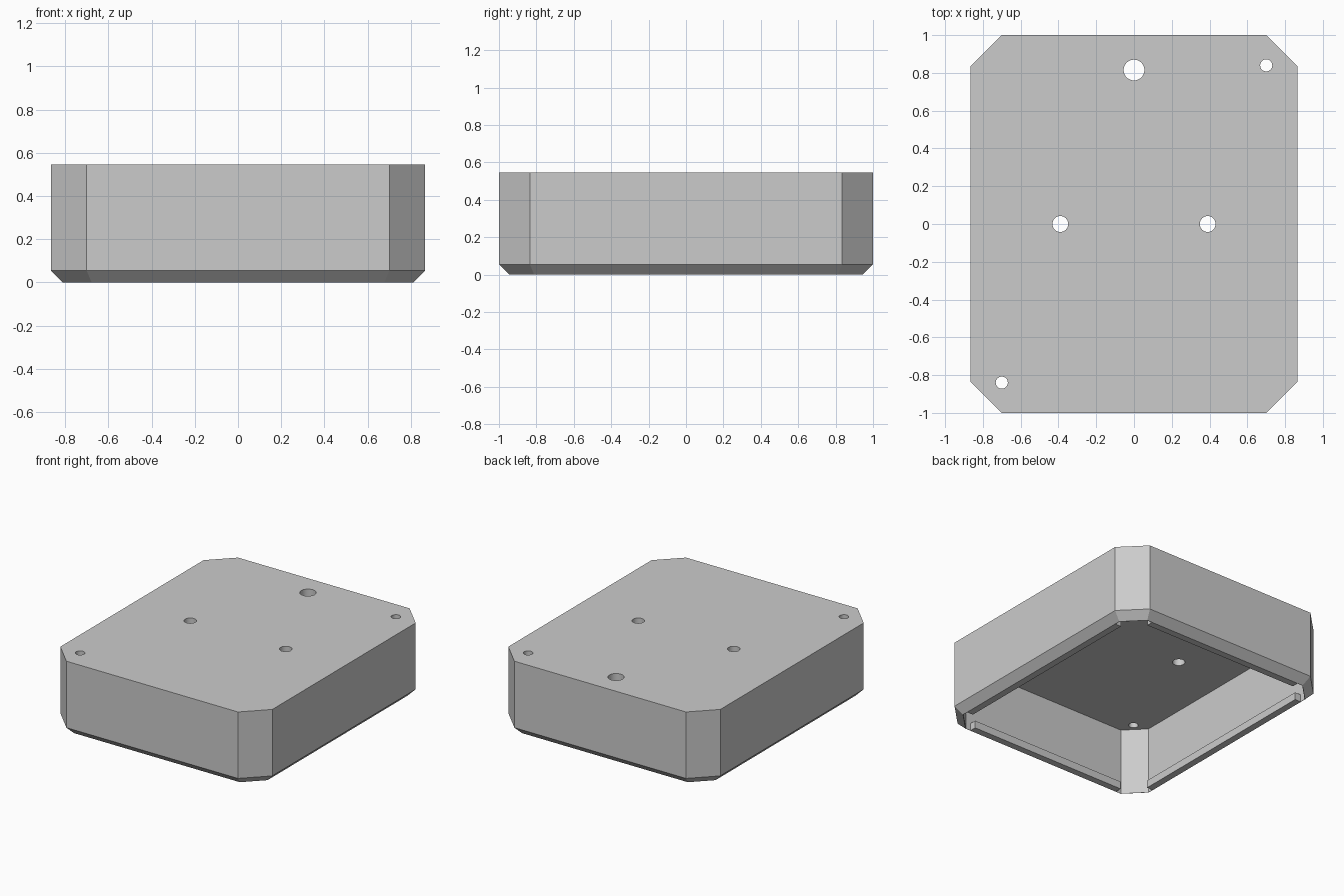
import bpy
import bmesh

default_cube = bpy.data.objects.get("Cube")
if default_cube:
    bpy.data.objects.remove(default_cube)

HALF_X, HALF_Y, HEIGHT = 0.865, 1.0, 0.545
CORNER = 0.165      # plan chamfer at each corner
BEVEL = 0.055       # slope under the outer wall
WALL = 0.057
CEILING = 0.49
RAIL_DEPTH = 0.05

grey = bpy.data.materials.new("plain grey")
grey.use_nodes = True
colour = (0.6, 0.6, 0.6, 1)
grey.diffuse_color = colour
grey.node_tree.nodes["Principled BSDF"].inputs["Base Color"].default_value = colour


def finish(bm, name):
    bmesh.ops.recalc_face_normals(bm, faces=bm.faces)
    mesh = bpy.data.meshes.new(name)
    bm.to_mesh(mesh)
    bm.free()
    mesh.materials.append(grey)
    obj = bpy.data.objects.new(name, mesh)
    bpy.context.collection.objects.link(obj)
    return obj


def octagon(bm, inset, z):
    """Ring of the plan outline, offset inwards by an even distance."""
    x, y = HALF_X - inset, HALF_Y - inset
    c = CORNER - inset * (2 - 2 ** 0.5)
    quarter = [(x, y - c), (x - c, y)]
    right_way = quarter + [(-px, py) for px, py in reversed(quarter)]
    outline = right_way + [(-px, -py) for px, py in right_way]
    return [bm.verts.new((px, py, z)) for px, py in outline]


# Hollow case, open underneath
bm = bmesh.new()
rings = [octagon(bm, inset, z) for inset, z in (
    (0, HEIGHT), (0, BEVEL), (BEVEL, 0), (WALL, 0), (WALL, CEILING))]
for a, b in zip(rings, rings[1:]):
    for i in range(len(a)):
        j = (i + 1) % len(a)
        bm.faces.new((a[i], a[j], b[j], b[i]))
bm.faces.new(rings[0])
bm.faces.new(rings[-1])
case = finish(bm, "case")

# Round holes through the top plate
holes = [(0, 0.815, 0.055), (0.39, 0, 0.042), (-0.39, 0, 0.042),
         (0.7, 0.84, 0.032), (-0.7, -0.84, 0.032)]
for x, y, radius in holes:
    bpy.ops.mesh.primitive_cylinder_add(
        vertices=32, radius=radius, depth=0.3, location=(x, y, HEIGHT))
    cutter = bpy.context.object
    cutter.name = "hole_cutter"
    cutter.hide_render = True
    cutter.data.materials.append(grey)
    cut = case.modifiers.new("hole", "BOOLEAN")
    cut.operation = "DIFFERENCE"
    cut.solver = "EXACT"
    cut.object = cutter
    bpy.context.view_layer.objects.active = case
    bpy.ops.object.modifier_apply(modifier=cut.name)
    bpy.data.objects.remove(cutter)


# Inner rails along the open rim, stopping short of the corners
def rail(name, centre, size):
    bm = bmesh.new()
    bmesh.ops.create_cube(bm, size=1)
    bmesh.ops.scale(bm, vec=size, verts=bm.verts)
    bmesh.ops.translate(bm, vec=centre, verts=bm.verts)
    finish(bm, name)


for sign, side, end in ((1, "left", "back"), (-1, "right", "front")):
    x = sign * (HALF_X - BEVEL - RAIL_DEPTH / 2)
    y = sign * (HALF_Y - BEVEL - RAIL_DEPTH / 2)
    rail(side + "_rail", (x, 0, BEVEL / 2), (RAIL_DEPTH, 1.54, BEVEL))
    rail(end + "_rail", (0, y, BEVEL / 2), (1.27, RAIL_DEPTH, BEVEL))

# Smooth hole walls, sharp case edges
bpy.ops.object.select_all(action="DESELECT")
case.select_set(True)
bpy.context.view_layer.objects.active = case
bpy.ops.object.shade_smooth_by_angle()
